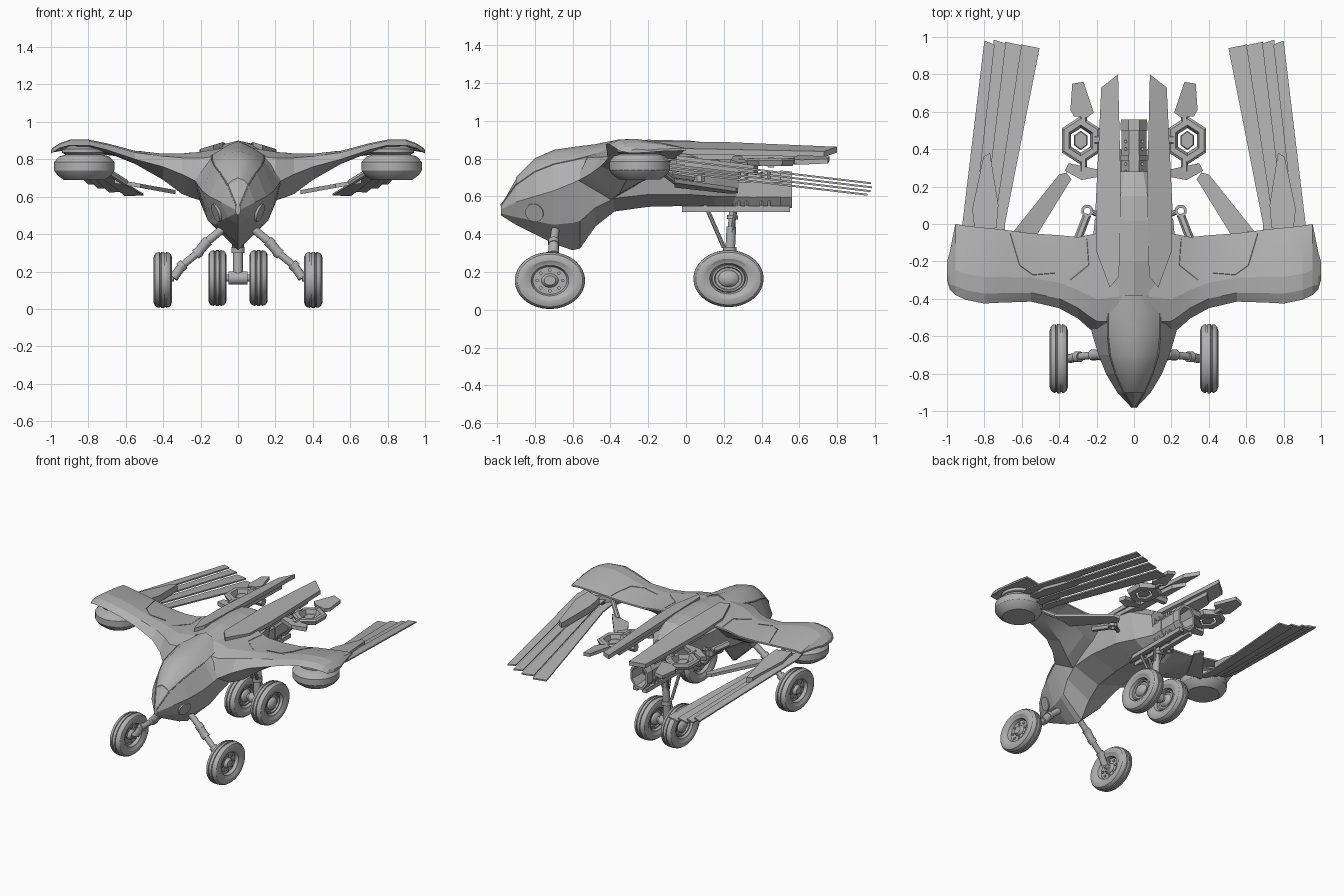
import bpy, bmesh
from math import cos, sin, pi
from mathutils import Vector as V
from mathutils.bvhtree import BVHTree

cube = bpy.data.objects.get("Cube")
if cube:
    bpy.data.objects.remove(cube, do_unlink=True)

grey = bpy.data.materials.new("plain_grey")
grey.use_nodes = True
grey.diffuse_color = (0.44, 0.44, 0.44, 1)
grey.node_tree.nodes["Principled BSDF"].inputs["Base Color"].default_value = (0.44, 0.44, 0.44, 1)


def build(name, *parts, mirror=True, smooth=0):
    """Join (verts, faces) parts into one object, optionally mirrored in x."""
    verts, faces = [], []
    for vs, fs in parts:
        faces += [[i + len(verts) for i in f] for f in fs]
        verts += vs
    me = bpy.data.meshes.new(name)
    me.from_pydata(verts, [], faces)
    bm = bmesh.new()
    bm.from_mesh(me)
    bmesh.ops.recalc_face_normals(bm, faces=bm.faces)
    bm.to_mesh(me)
    bm.free()
    me.materials.append(grey)
    ob = bpy.data.objects.new(name, me)
    bpy.context.collection.objects.link(ob)
    if mirror:
        ob.modifiers.new("mirror", "MIRROR")
    if smooth:
        bpy.ops.object.select_all(action="DESELECT")
        ob.select_set(True)
        bpy.context.view_layer.objects.active = ob
        bpy.ops.object.shade_smooth_by_angle(angle=smooth)


def loft(rings, wrap=False):
    n, m = len(rings[0]), len(rings)
    verts = [V(p) for r in rings for p in r]
    faces = []
    for i in range(m if wrap else m - 1):
        a, b = i * n, (i + 1) % m * n
        faces += [[a + j, a + (j + 1) % n, b + (j + 1) % n, b + j] for j in range(n)]
    if not wrap:
        faces += [list(range(n))[::-1], list(range((m - 1) * n, m * n))]
    return verts, faces


def spin(profile, centre, axis, n=32, scale=(1, 1, 1), wrap=False):
    """Revolve (along, radius) points about an axis."""
    rings = []
    for a, r in profile:
        ring = []
        for k in range(n):
            t = 2 * pi * (k + 0.5) / n
            c, s = r * cos(t), r * sin(t)
            p = {"x": (a, c, s), "y": (c, a, s), "z": (c, s, a)}[axis]
            ring.append([o + q * w for o, q, w in zip(centre, p, scale)])
        rings.append(ring)
    return loft(rings, wrap)


def rod(p, q, r, n=14):
    p, q = V(p), V(q)
    rot = (q - p).to_track_quat("Z", "Y")
    return loft([[e + rot @ V((r * cos(2 * pi * k / n), r * sin(2 * pi * k / n), 0))
                  for k in range(n)] for e in (p, q)])


def plate(outline, height, thick):
    top = [V((x, y, height(x, y))) for x, y in outline]
    return loft([[p - V((0, 0, thick)) for p in top], top])


# Fuselage: y, top, shoulder x z, chine x z, lower x z, keel
stations = [
    (-.98, .55, .01, .55, .015, .53, .01, .51, .50),
    (-.90, .69, .055, .66, .09, .57, .055, .49, .45),
    (-.80, .79, .10, .73, .15, .60, .095, .47, .40),
    (-.70, .835, .13, .77, .19, .63, .125, .45, .35),
    (-.60, .85, .14, .79, .22, .67, .15, .46, .315),
    (-.56, .855, .14, .80, .23, .69, .16, .47, .325),
    (-.48, .865, .14, .82, .245, .73, .19, .54, .44),
    (-.38, .885, .13, .84, .25, .77, .21, .59, .52),
    (-.20, .90, .10, .875, .23, .81, .20, .61, .545),
    (.02, .895, .09, .88, .21, .81, .17, .61, .55),
    (.15, .88, .07, .87, .16, .80, .12, .60, .53),
    (.28, .80, .05, .79, .08, .75, .06, .60, .53)]


def hull_ring(s):
    y, zt, *pairs, zk = s
    half = [(pairs[i], y, pairs[i + 1]) for i in (0, 2, 4)]
    return [(0, y, zt)] + half + [(0, y, zk)] + [(-x, y, z) for x, y, z in half[::-1]]


build("fuselage", loft([hull_ring(s) for s in stations]), mirror=False)

# Raised canopy shell and its rim
canopy = []
for y, zt, xs, zs, *rest in stations[1:8]:
    w = xs * (0.6 if y > -.4 else .97)
    arc = [(w, zs), (w * .6, zs + (zt - zs) * .75), (0, zt + .006),
           (-w * .6, zs + (zt - zs) * .75), (-w, zs)]
    canopy.append([(x, y, z + .005) for x, z in arc] + [(0, y, zs - .03)])
build("canopy", loft(canopy), mirror=False, smooth=.6)
rim = [V((s[2], s[0], s[3] + .002)) for s in stations[:8]]
build("canopy_rim", *[rod(a, b, .004, 6) for a, b in zip(rim, rim[1:])])

# Round sensor set in the nose side
disc, out = V((.112, -.8, .515)), V((.9, -.3, -.33))
build("nose_disc", rod(disc - out * .03, disc + out * .01, .05, 20))

# Wing: x, leading y, trailing y, leading z, crest z, trailing z, underside z
wing_sections = [
    (.08, -.60, .00, .66, .86, .85, .57),
    (.20, -.59, -.05, .67, .84, .84, .58),
    (.25, -.55, -.06, .695, .835, .83, .595),
    (.30, -.505, -.07, .72, .83, .82, .615),
    (.40, -.45, -.06, .76, .83, .81, .69),
    (.55, -.415, -.05, .80, .845, .815, .775),
    (.70, -.42, -.03, .85, .885, .835, .835),
    (.80, -.425, -.02, .875, .905, .845, .865),
    (.90, -.405, -.01, .875, .905, .855, .87),
    (.955, -.38, .00, .86, .885, .855, .855),
    (.985, -.35, -.15, .84, .865, .85, .84),
    (1.0, -.30, -.20, .83, .85, .845, .83)]


def wing_ring(s):
    x, a, b, zl, zc, zt, zb = s
    mix = lambda t: a + (b - a) * t
    return [(x, a, zl), (x, mix(.13), zl + (zc - zl) * .8), (x, mix(.35), zc),
            (x, mix(.75), (zc + zt) / 2), (x, b, zt), (x, b, zt - .012),
            (x, mix(.75), (zb + zt - .012) / 2), (x, mix(.35), zb)]


wing = loft([wing_ring(s) for s in wing_sections])
build("wing", wing, smooth=.2)

# Panel seams laid on the upper wing
tree = BVHTree.FromPolygons(*wing)


def seam(*path):
    pts = []
    for (x0, y0), (x1, y1) in zip(path, path[1:]):
        for k in range(7):
            hit = tree.ray_cast(V((x0 + (x1 - x0) * k / 6, y0 + (y1 - y0) * k / 6, 2)), V((0, 0, -1)))[0]
            if hit:
                pts.append(hit)
    return [rod(a, b, .003, 5) for a, b in zip(pts, pts[1:]) if (b - a).length > .001]


build("wing_seams", *seam((.66, -.05), (.61, -.22), (.54, -.27), (.42, -.26)),
      *seam((.25, -.08), (.24, -.22), (.34, -.3)))

# Long tail planks over the rear body
deck = lambda x, y: .895 - .035 * max(0, y) - .3 * (x - .07)
build("tail_plank", plate([(.08, -.28), (.13, -.34), (.2, -.15), (.205, .1), (.175, .73),
                           (.085, .8), (.07, .2)], deck, .03),
      plate([(.08, .02), (.195, .02), (.165, .6), (.095, .66)], lambda x, y: deck(x, y) - .025, .035))

# Round lift pods under the wing tips
pod = [(.69, .1), (.69, .11), (.715, .145), (.74, .162), (.785, .162), (.815, .135),
       (.825, .1), (.835, .12), (.855, .12), (.87, .08)]
build("lift_pod", spin(pod, (.822, -.245, 0), "z", 28), smooth=.4)

# Fanned feather blades, each overlapping the next one below
roots = [.92, .865, .81, .755, .70]
tips = [(.80, .745, .98), (.75, .685, .985), (.69, .60, .975), (.605, .505, .96)]
blades = []
for i, (outer, inner, end) in enumerate(tips):
    fall = lambda x, y, i=i: .79 - .021 * i - .118 * y
    blades.append(plate([(roots[i], -.02), (roots[i] - .02, -.12), (roots[i + 1] - .01, -.12),
                         (roots[i + 1] - .01, 0), (inner, end - .02), (outer, end)], fall, .01))
build("feather_blades", *blades)
build("blade_cover", plate([(.85, -.05), (.865, .08), (.805, .36), (.77, .38), (.725, .1), (.735, -.02)],
                           lambda x, y: .81 - .125 * y, .05))

# Inner flap behind the wing
build("inner_flap", plate([(.66, -.06), (.52, -.06), (.335, .24), (.36, .275), (.4, .265)],
                          lambda x, y: .64 + .18 * (x - .36), .022),
      rod((.6, -.05, .675), (.72, -.15, .75), .018, 8))

# Hexagonal side thrusters with fins
tilt = lambda x, y: .815 - .2 * (x - .2) + .03 * (y - .4)
hexa = spin([(-.04, .105), (-.01, .118), (0, .105), (0, .075), (-.04, .06)],
            (.285, .447, .8), "z", 6, (.98, 1.1, 1), True)
core = spin([(-.035, .045), (-.02, .04)], (.285, .447, .8), "z", 6, (.9, 1.15, 1))
build("side_thruster", hexa, core, rod((.1, .45, .78), (.21, .45, .78), .03, 6))
build("thruster_fins",
      plate([(.215, .595), (.25, .57), (.32, .575), (.34, .61), (.33, .75), (.27, .76)], tilt, .025),
      plate([(.175, .255), (.28, .235), (.37, .285), (.35, .325), (.185, .29)], tilt, .03),
      rod((.27, .28, .785), (.27, .36, .785), .02, 6),
      rod((.27, .54, .785), (.27, .61, .785), .02, 6))

# Small ring joints behind the wing root
build("ring_joint", spin([(-.02, .034), (.02, .034), (.02, .018), (-.02, .018)],
                         (.25, .07, .7), "z", 8, wrap=True),
      rod((.15, .03, .69), (.225, .065, .7), .014, 8),
      rod((.25, .05, .7), (.3, -.08, .72), .022, 6))

# Rear engine: octagonal open barrel with bands and lower rail
barrel = [(.2, .06), (.25, .1), (.34, .1), (.34, .108), (.37, .108), (.37, .1), (.5, .1),
          (.5, .11), (.56, .105), (.56, .085), (.42, .07), (.42, .01)]
build("engine_barrel", spin(barrel, (0, 0, .635), "y", 8, (.72, 1, 1)), mirror=False)
build("engine_rail", plate([(.02, -.02), (.055, .05), (.055, .55), (.02, .55)], lambda x, y: .548, .03),
      *[rod((.045, y, .55), (.045, y, .73), .009, 6) for y in (.28, .32, .4, .44)])

# Tyre with grooves and dished rim; hubs differ front and rear
rim_side = [(.014, .09), (.036, .1), (.038, .112), (.048, .13), (.049, .15), (.042, .172),
            (.03, .182), (.018, .185), (.016, .179), (.01, .179), (.008, .186)]
hub_front = [(.034, .012), (.034, .03), (.026, .038), (.014, .045)]
hub_rear = [(.04, .012), (.036, .032), (.024, .05), (.014, .055), (.014, .07), (.024, .075), (.024, .085)]


def wheel(name, hub, x, y, z, bolt_count):
    side = hub + rim_side
    tyre = side + [(-a, r) for a, r in side[::-1]]
    turns = [2 * pi * k / bolt_count for k in range(bolt_count)]
    bolts = [rod((x - .022, y + .068 * cos(t), z + .055 * sin(t)),
                 (x + .022, y + .068 * cos(t), z + .055 * sin(t)), .009, 8) for t in turns]
    build(name, spin(tyre, (x, y, z), "x", 40, (1, 1, .81)), *bolts, smooth=.5)


wheel("front_wheel", hub_front, .402, -.72, .155, 8)
wheel("rear_wheel", hub_rear, .11, .225, .165, 0)

# Front legs: stepped struts with joint collars
leg = [(.08, -.69, .43), (.17, -.7, .355), (.215, -.7, .3), (.30, -.71, .23), (.345, -.72, .165), (.4, -.72, .152)]
build("front_leg", *[rod(a, b, r) for a, b, r in zip(leg, leg[1:], (.022, .027, .02, .024, .018))],
      *[rod(V(a) - V((.012, 0, -.01)), V(a) + V((.012, 0, -.01)), .029) for a in leg[1:4]], smooth=.6)

# Rear leg: main strut, collars, braces and axle
build("rear_leg", rod((0, .255, .64), (0, .24, .42), .02), rod((0, .24, .44), (0, .225, .15), .026),
      rod((0, .232, .30), (0, .231, .33), .036), rod((0, .246, .48), (0, .247, .5), .03),
      rod((-.1, .225, .165), (.1, .225, .165), .02), rod((-.05, .225, .165), (.05, .225, .165), .036),
      mirror=False, smooth=.6)
build("rear_brace", rod((.04, .1, .56), (.02, .2, .33), .011, 8), rod((.04, .27, .56), (.015, .24, .4), .009, 8),
      rod((.0, .1, .54), (.05, .1, .54), .014, 8))
